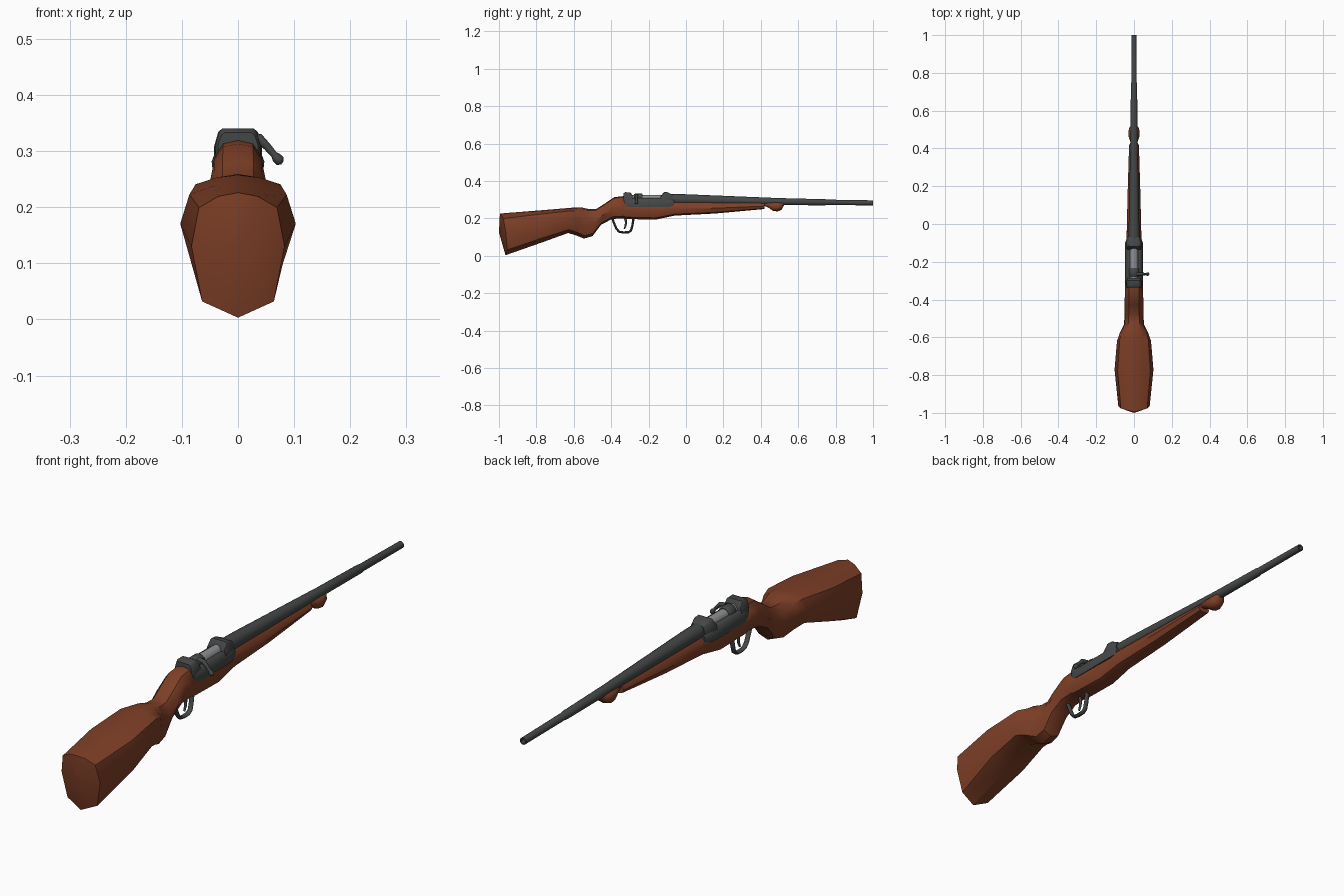
import bpy, bmesh, math
from mathutils import Vector

if "Cube" in bpy.data.objects:
    bpy.data.objects.remove(bpy.data.objects["Cube"])


def material(name, rgb):
    m = bpy.data.materials.new(name)
    m.diffuse_color = (*rgb, 1)
    m.use_nodes = True
    m.node_tree.nodes["Principled BSDF"].inputs["Base Color"].default_value = m.diffuse_color
    return m


WOOD = material("walnut_brown", (0.21, 0.05, 0.02))
STEEL = material("dark_steel", (0.06, 0.063, 0.063))
BRIGHT = material("bright_steel", (0.28, 0.28, 0.30))


def finish(name, bm, mat, angle=40):
    bmesh.ops.recalc_face_normals(bm, faces=bm.faces)
    me = bpy.data.meshes.new(name)
    bm.to_mesh(me)
    bm.free()
    ob = bpy.data.objects.new(name, me)
    bpy.context.collection.objects.link(ob)
    me.materials.append(mat)
    bpy.ops.object.select_all(action='DESELECT')
    bpy.context.view_layer.objects.active = ob
    ob.select_set(True)
    bpy.ops.object.shade_smooth_by_angle(angle=math.radians(angle))
    return ob


def loft(name, rings, mat, angle=40, tip=None):
    """Skin a list of closed rings; tip makes the first cap a fan."""
    bm = bmesh.new()
    vs = [[bm.verts.new(p) for p in r] for r in rings]
    n = len(vs[0])
    for a, b in zip(vs, vs[1:]):
        for i in range(n):
            bm.faces.new((a[i], a[(i + 1) % n], b[(i + 1) % n], b[i]))
    if tip:
        t = bm.verts.new(tip)
        for i in range(n):
            bm.faces.new((vs[0][i], vs[0][(i + 1) % n], t))
    else:
        bm.faces.new(vs[0])
    bm.faces.new(vs[-1])
    return finish(name, bm, mat, angle)


def mirrored(half):
    return half + [(-x, t) for x, t in half[-2:0:-1]]


# Cross-sections as (fraction of half width, fraction of height)
BUTT = mirrored([(0, 1), (.42, .97), (.84, .88), (1, .57), (.77, .13), (0, 0)])
ROUND = mirrored([(0, 1), (.55, .95), (.86, .76), (1, .46), (.72, .1), (0, 0)])
BLOCK = mirrored([(0, 1), (.66, 1), (.82, .9), (1, .45), (.95, 0), (0, 0)])


def section(yt, zt, yb, zb, w, k=1, a=BUTT, b=ROUND, bow=0):
    ring = []
    for (x0, t0), (x1, t1) in zip(a, b):
        x, t = x0 + (x1 - x0) * k, t0 + (t1 - t0) * k
        ring.append((x * w, yb + (yt - yb) * t + bow * abs(x), zb + (zt - zb) * t))
    return ring


def tube(name, stations, mat, n=16):
    rings = [[(r * math.cos(2 * math.pi * i / n), y, z + r * math.sin(2 * math.pi * i / n))
              for i in range(n)] for y, z, r in stations]
    return loft(name, rings, mat)


def rod(name, pts, radii, mat, wx=1.0, n=8):
    """Sweep an oval along a polyline lying in the plane of its points."""
    pts = [Vector(p) for p in pts]
    rings = []
    for i, p in enumerate(pts):
        d = (pts[min(i + 1, len(pts) - 1)] - pts[max(i - 1, 0)]).normalized()
        side = Vector((1, 0, 0)) if abs(d.x) < .1 else Vector((0, 1, 0))
        up = d.cross(side).normalized()
        rings.append([p + radii[i] * (wx * math.cos(a) * side + math.sin(a) * up)
                      for a in (2 * math.pi * j / n for j in range(n))])
    return loft(name, rings, mat, 50)


# Wooden stock: butt, pistol grip, wrist and fore-end
loft("stock", [
    section(-.995, .226, -.965, .003, .083, 0, bow=.018),
    section(-.78, .243, -.76, .075, .103, 0),
    section(-.61, .257, -.63, .122, .090, 0),
    section(-.56, .259, -.59, .110, .074, .4),
    section(-.52, .250, -.545, .092, .054),
    section(-.48, .250, -.50, .105, .050),
    section(-.43, .282, -.455, .165, .050),
    section(-.385, .313, -.395, .197, .049),
    section(-.335, .319, -.335, .200, .048),
    section(-.322, .295, -.322, .197, .047),
    section(-.165, .292, -.165, .193, .045),
    section(-.06, .292, -.06, .215, .039),
    section(.155, .288, .155, .226, .034),
    section(.42, .284, .42, .250, .026),
], WOOD, 35, tip=(0, -1.0, .125))

# Rounded fore-end tip
loft("fore_end_tip", [section(y, .288, y, zb, w) for y, zb, w in (
    (.415, .268, .014), (.44, .258, .021), (.465, .240, .029),
    (.49, .237, .030), (.51, .245, .025), (.523, .268, .014))], WOOD, 50)

# Tapered barrel with recessed muzzle
tube("barrel", [(-.12, .302, .029), (0, .301, .028), (.5, .290, .0185), (.745, .286, .0165),
                (.75, .286, .0145), (1.0, .283, .0135), (1.0, .283, .009), (.97, .283, .009)], STEEL)


def block(name, stations):
    loft(name, [section(y, zt, y, zb, w, 0, a=BLOCK) for y, zt, zb, w in stations], STEEL, 40)


# Receiver body with raised bridges in front and behind
block("receiver", [(-.328, .308, .270, .040), (-.30, .308, .260, .047), (-.10, .308, .260, .047),
                   (-.065, .300, .268, .036)])
block("rear_bridge", [(-.335, .333, .29, .036), (-.325, .340, .28, .041),
                      (-.298, .339, .28, .041), (-.285, .322, .28, .041)])
block("front_bridge", [(-.135, .318, .28, .043), (-.118, .340, .28, .043),
                       (-.10, .340, .28, .041), (-.07, .326, .28, .032)])

# Bolt, collar and handle
tube("bolt", [(-.30, .304, .022), (-.11, .304, .022)], BRIGHT)
tube("bolt_collar", [(-.278, .306, .022), (-.272, .306, .027), (-.238, .306, .027), (-.232, .306, .022)], STEEL)
rod("bolt_handle", [(.015, -.265, .325), (.038, -.265, .322), (.052, -.265, .308), (.064, -.265, .294),
                    (.069, -.265, .288), (.075, -.265, .282), (.079, -.265, .279)],
    [.009, .009, .007, .006, .009, .009, .004], STEEL)

# Trigger guard loop and trigger
rod("trigger_guard", [(0, -.396, .205), (0, -.385, .175), (0, -.372, .145), (0, -.358, .129),
                      (0, -.335, .125), (0, -.308, .126), (0, -.294, .135), (0, -.286, .165),
                      (0, -.280, .205)], [.006] * 9, STEEL, 1.7)
rod("trigger", [(0, -.325, .205), (0, -.321, .180), (0, -.323, .160), (0, -.330, .144)],
    [.007, .006, .005, .004], STEEL)
